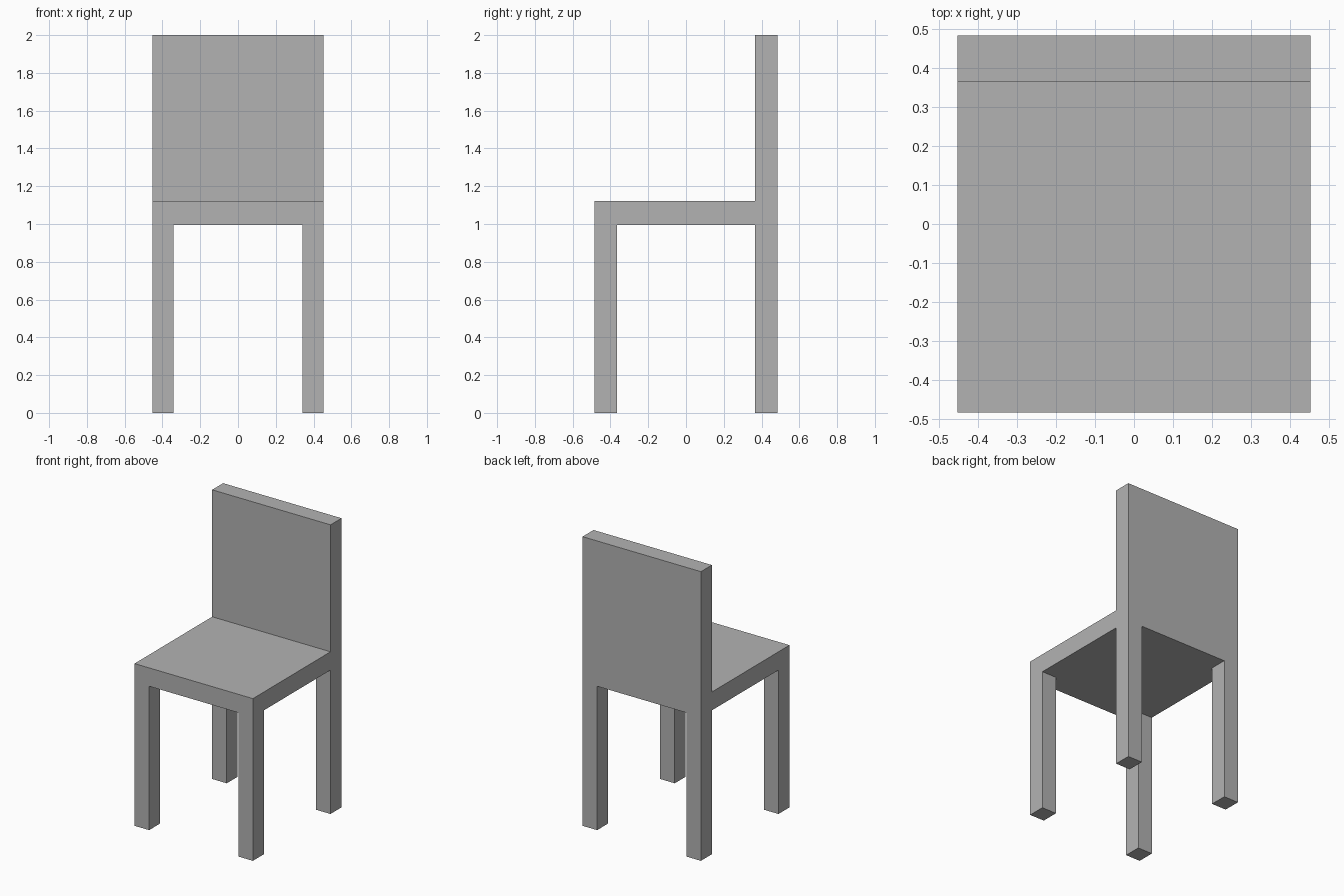
import bpy
import bmesh

cube = bpy.data.objects.get("Cube")
if cube:
    bpy.data.objects.remove(cube, do_unlink=True)

# Main dimensions
HALF_W, HALF_D = 0.453, 0.484
LEG_W, LEG_D = 0.112, 0.12
SEAT_BOTTOM, SEAT_TOP, BACK_TOP = 0.995, 1.122, 2.0

xs = [-HALF_W, -HALF_W + LEG_W, HALF_W - LEG_W, HALF_W]
ys = [-HALF_D, -HALF_D + LEG_D, HALF_D - LEG_D, HALF_D]

grey = bpy.data.materials.new("light grey")
grey.use_nodes = True
colour = (0.448, 0.448, 0.448, 1.0)
grey.diffuse_color = colour
grey.node_tree.nodes["Principled BSDF"].inputs["Base Color"].default_value = colour

bm = bmesh.new()


def extrude(faces, height):
    """Pull faces up or down to the given height."""
    result = bmesh.ops.extrude_face_region(bm, geom=faces)
    for v in result["geom"]:
        if isinstance(v, bmesh.types.BMVert):
            v.co.z = height
    bmesh.ops.delete(bm, geom=faces, context="FACES")
    return [f for f in result["geom"] if isinstance(f, bmesh.types.BMFace)]


# Seat slab: a grid whose corner cells match the legs
grid = {(i, j): bm.verts.new((x, y, SEAT_BOTTOM))
        for i, x in enumerate(xs) for j, y in enumerate(ys)}
cells = {(i, j): bm.faces.new([grid[i, j], grid[i + 1, j],
                               grid[i + 1, j + 1], grid[i, j + 1]])
         for i in range(3) for j in range(3)}
underside = list(cells.values())
top = bmesh.ops.extrude_face_region(bm, geom=underside, use_keep_orig=True)["geom"]
for v in top:
    if isinstance(v, bmesh.types.BMVert):
        v.co.z = SEAT_TOP

# Legs: the four corner cells pulled down to the floor
for i in (0, 2):
    for j in (0, 2):
        extrude([cells[i, j]], 0.0)

# Backrest: the rear row of top cells pulled up
rear = [f for f in top if isinstance(f, bmesh.types.BMFace)
        and f.calc_center_median().y > ys[2]]
extrude(rear, BACK_TOP)

# Clean up into plain flat faces
bmesh.ops.recalc_face_normals(bm, faces=bm.faces)
bmesh.ops.dissolve_limit(bm, angle_limit=0.01, verts=bm.verts, edges=bm.edges)

mesh = bpy.data.meshes.new("chair")
bm.to_mesh(mesh)
bm.free()
mesh.materials.append(grey)
chair = bpy.data.objects.new("chair", mesh)
bpy.context.collection.objects.link(chair)
